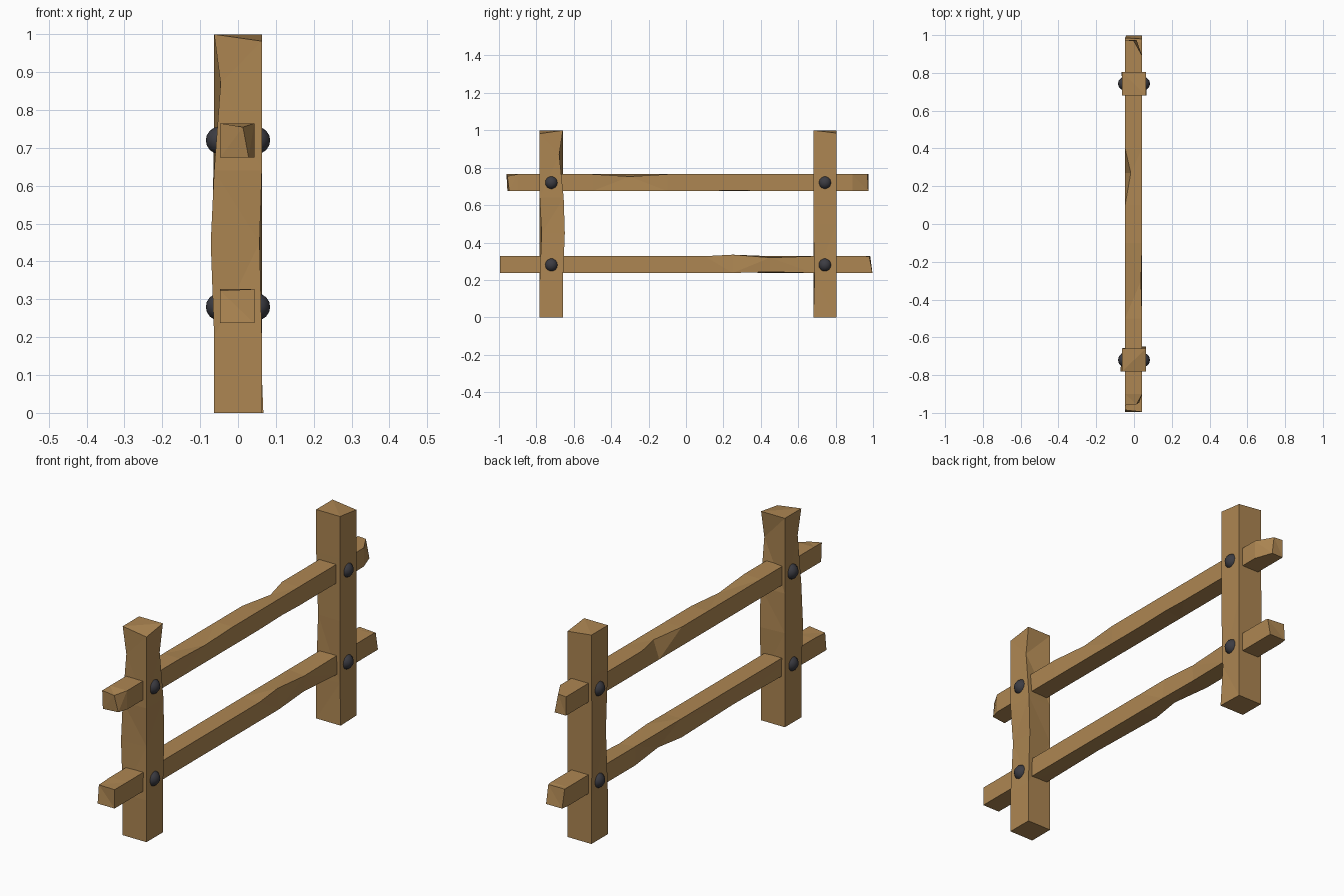
import bpy, bmesh
from mathutils import Vector

if "Cube" in bpy.data.objects:
    bpy.data.objects.remove(bpy.data.objects["Cube"])


def material(name, color):
    m = bpy.data.materials.new(name)
    m.diffuse_color = (*color, 1)
    m.use_nodes = True
    m.node_tree.nodes["Principled BSDF"].inputs["Base Color"].default_value = m.diffuse_color
    return m


wood = material("wood", (0.42, 0.24, 0.085))
iron = material("iron", (0.045, 0.045, 0.055))
CORNERS = [(-1, -1), (1, -1), (1, 1), (-1, 1)]


def beam(name, center, half, axis, stations, dents):
    """Square timber with rings at stations; dents maps (ring, corner) to an offset."""
    bm = bmesh.new()
    rings = []
    for i, t in enumerate(stations):
        ring = []
        for c, (a, b) in enumerate(CORNERS):
            u, v = center[0] + a * half[0], center[1] + b * half[1]
            p = Vector((u, v, t)) if axis == "z" else Vector((u, t, v))
            ring.append(bm.verts.new(p + Vector(dents.get((i, c), (0, 0, 0)))))
        rings.append(ring)
    for r, s in zip(rings, rings[1:]):
        for k in range(4):
            n = (k + 1) % 4
            bm.faces.new((r[k], r[n], s[n], s[k]))
    bm.faces.new(rings[0][::-1])
    bm.faces.new(rings[-1])
    bmesh.ops.triangulate(bm, faces=bm.faces[:])
    bmesh.ops.recalc_face_normals(bm, faces=bm.faces[:])
    me = bpy.data.meshes.new(name)
    bm.to_mesh(me)
    bm.free()
    me.materials.append(wood)
    ob = bpy.data.objects.new(name, me)
    bpy.context.collection.objects.link(ob)


# Posts: corners 0..3 = (-x-y, +x-y, +x+y, -x+y)
beam("front_post", (0, -0.72), (0.063, 0.062), "z", [0, 0.2, 0.45, 0.64, 0.87, 1.0], {
    (2, 0): (-0.009, 0, 0), (2, 1): (-0.006, 0.01, 0), (2, 2): (0, 0.01, 0),
    (3, 2): (0, 0.004, 0), (4, 0): (0.017, 0.003, 0), (4, 2): (-0.003, -0.02, 0),
    (5, 1): (0, 0, -0.018)})
beam("back_post", (0, 0.743), (0.063, 0.062), "z", [0, 0.2, 0.5, 0.8, 1.0], {
    (0, 1): (0.004, 0, 0), (1, 1): (-0.004, 0.006, 0), (2, 0): (0.008, 0.003, 0),
    (2, 3): (-0.004, 0, 0), (4, 2): (0, 0, -0.015)})

# Rails: corners 0..3 = (-x-z, +x-z, +x+z, -x+z)
beam("upper_rail", (-0.002, 0.72), (0.045, 0.045), "y",
     [-0.955, -0.9, -0.5, -0.3, -0.1, 0.1, 0.27, 0.4, 0.89, 0.975], {
         (0, 1): (-0.015, 0.01, 0), (0, 2): (-0.03, 0, -0.01), (0, 3): (0, -0.005, 0),
         (3, 2): (-0.006, 0, -0.012), (6, 3): (0.03, 0, -0.004), (6, 1): (0, 0, 0.004),
         (9, 1): (-0.03, 0, 0), (9, 2): (-0.045, -0.005, 0)})
beam("lower_rail", (-0.002, 0.282), (0.045, 0.045), "y",
     [-0.995, -0.9, -0.3, 0.1, 0.25, 0.45, 0.68, 0.96, 0.985], {
         (0, 3): (0, 0.01, -0.004), (2, 0): (0.006, 0, 0.004), (4, 2): (-0.008, 0, 0.008),
         (4, 0): (0.02, 0, 0.004), (5, 1): (-0.01, 0, 0.006), (5, 2): (-0.006, 0, -0.008),
         (8, 1): (0, 0.012, 0), (8, 0): (0.005, 0.012, 0), (8, 2): (0, -0.005, -0.003)})

# Domed bolt heads on both faces of each post
for y, post in ((-0.72, "front"), (0.743, "back")):
    for z, rail in ((0.28, "lower"), (0.72, "upper")):
        for s, side in ((-1, "left"), (1, "right")):
            bpy.ops.mesh.primitive_uv_sphere_add(segments=12, ring_count=8, radius=0.036,
                                                 location=(s * 0.049, y, z))
            ob = bpy.context.object
            ob.name = f"{post}_{rail}_{side}_bolt"
            ob.data.materials.append(iron)
            bpy.ops.object.shade_smooth()
